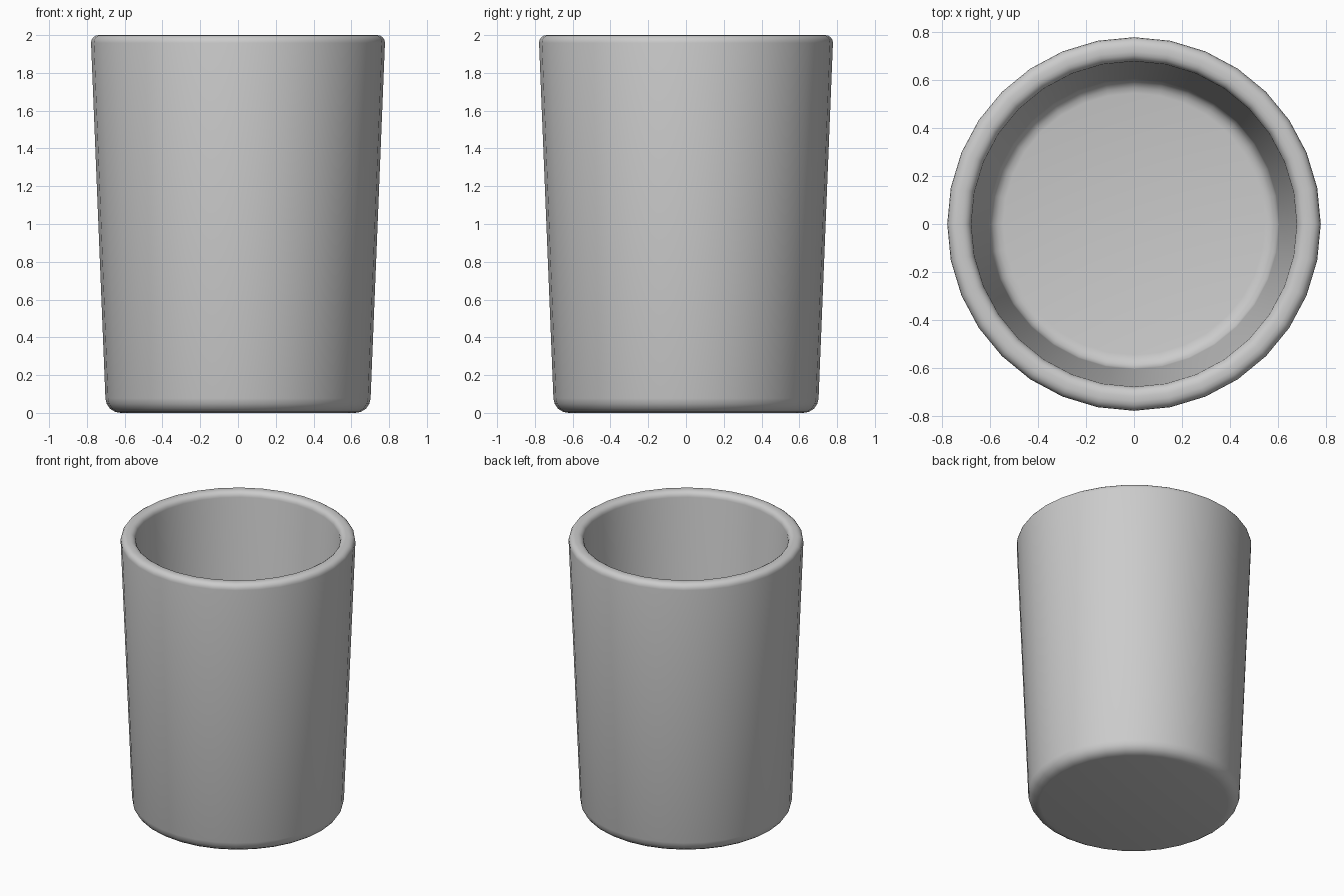
import bpy, bmesh
from math import cos, sin, radians, tau

if "Cube" in bpy.data.objects:
    bpy.data.objects.remove(bpy.data.objects["Cube"])

SIDES = 32


def arc(cx, cz, r, a0, a1, n=4):
    """Points of a rounded corner in the (radius, height) plane."""
    return [(cx + r * cos(radians(a0 + (a1 - a0) * i / n)),
             cz + r * sin(radians(a0 + (a1 - a0) * i / n))) for i in range(n + 1)]


def lathe(name, profile):
    """Spin a profile round z and close both ends with flat caps."""
    bm = bmesh.new()
    rings = [[bm.verts.new((r * cos(tau * i / SIDES), r * sin(tau * i / SIDES), z))
              for i in range(SIDES)] for r, z in profile]
    for a, b in zip(rings, rings[1:]):
        for i in range(SIDES):
            j = (i + 1) % SIDES
            bm.faces.new((a[i], a[j], b[j], b[i]))
    bm.faces.new(rings[0][::-1])
    bm.faces.new(rings[-1])
    bmesh.ops.recalc_face_normals(bm, faces=bm.faces)
    mesh = bpy.data.meshes.new(name)
    bm.to_mesh(mesh)
    bm.free()
    obj = bpy.data.objects.new(name, mesh)
    bpy.context.collection.objects.link(obj)
    return obj


# Tumbler: rounded foot, tapered wall, rounded rim, inner wall, rounded floor
profile = (arc(0.622, 0.08, 0.08, -90, -2)
           + arc(0.738, 1.96, 0.04, -2, 90)
           + arc(0.718, 1.96, 0.04, 90, 178)
           + arc(0.545, 0.16, 0.06, 0, -90))
cup = lathe("cup", profile)

# Smooth shading all over
bpy.context.view_layer.objects.active = cup
cup.select_set(True)
bpy.ops.object.shade_smooth_by_angle(angle=radians(40))
